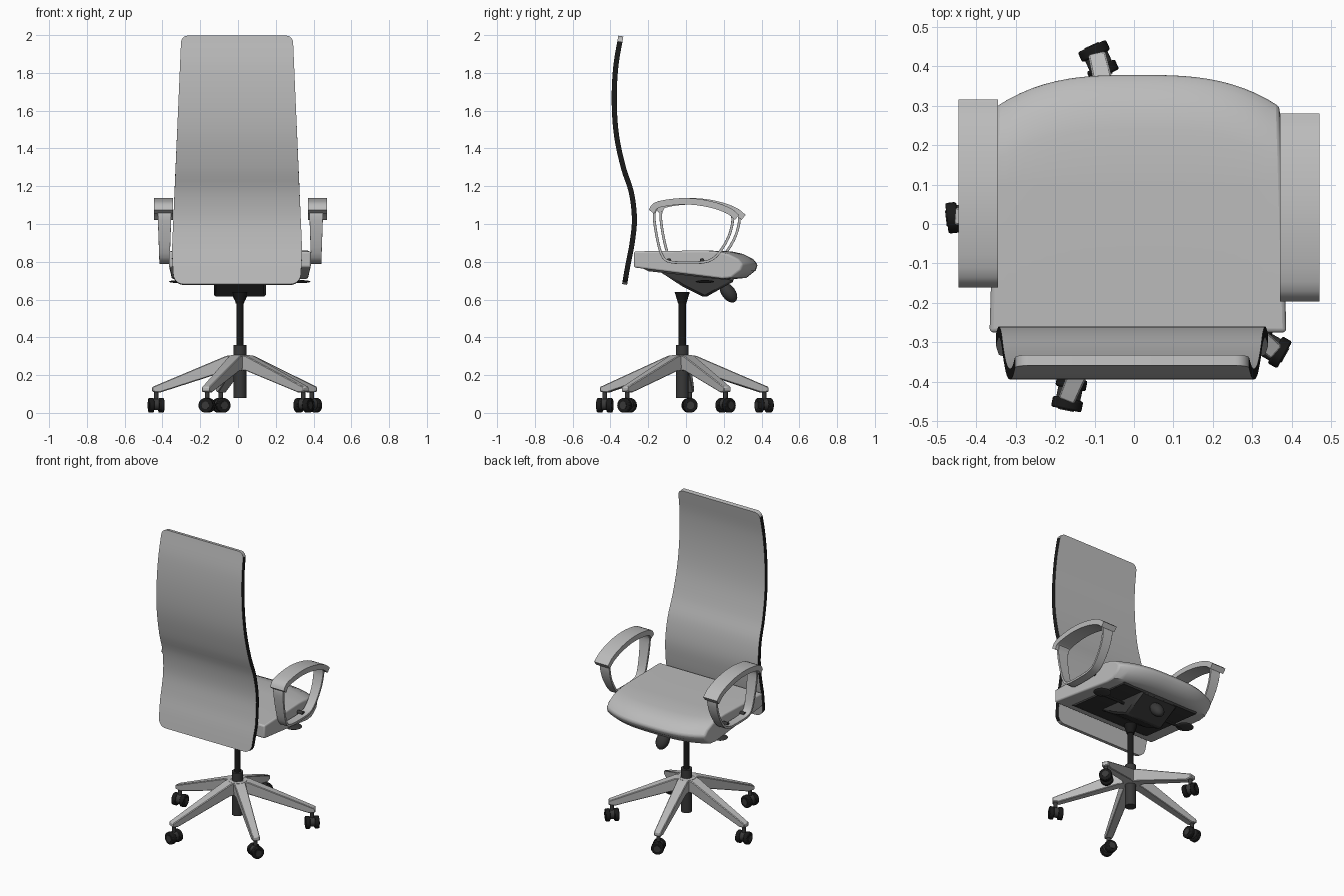
import bpy, bmesh, math
from mathutils import Vector, Matrix

cube = bpy.data.objects.get("Cube")
if cube:
    bpy.data.objects.remove(cube, do_unlink=True)

CENTRE = Vector((0.01, -0.02, 0))


def material(name, value):
    m = bpy.data.materials.new(name)
    m.use_nodes = True
    colour = (value, value, value, 1)
    m.diffuse_color = colour
    m.node_tree.nodes["Principled BSDF"].inputs["Base Color"].default_value = colour
    return m


BLACK = material("black_trim", 0.01)
DARK = material("dark_plastic", 0.04)
GREY = material("grey_fabric", 0.5)


def finish(name, bm, mat=GREY, bevel=0, segments=3, angle=35):
    bmesh.ops.recalc_face_normals(bm, faces=bm.faces)
    mesh = bpy.data.meshes.new(name)
    bm.to_mesh(mesh)
    bm.free()
    mesh.materials.append(mat)
    obj = bpy.data.objects.new(name, mesh)
    bpy.context.collection.objects.link(obj)
    bpy.ops.object.select_all(action='DESELECT')
    obj.select_set(True)
    bpy.context.view_layer.objects.active = obj
    bpy.ops.object.shade_smooth_by_angle(angle=math.radians(angle))
    if bevel:
        mod = obj.modifiers.new("Bevel", 'BEVEL')
        mod.width, mod.segments = bevel, segments
        mod.limit_method = 'ANGLE'
        mod.angle_limit = math.radians(40)
    return obj


def loft(bm, rings):
    """Skin closed rings of points and cap both ends."""
    rows = [[bm.verts.new(p) for p in ring] for ring in rings]
    n = len(rows[0])
    for a, b in zip(rows, rows[1:]):
        for i in range(n):
            bm.faces.new((a[i], a[(i + 1) % n], b[(i + 1) % n], b[i]))
    bm.faces.new(rows[0])
    bm.faces.new(rows[-1])


def spline(points, n):
    """Smooth curve through (y, z) points, sampled densely at its ends."""
    pts = [Vector(p) for p in points]
    pts = [2 * pts[0] - pts[1]] + pts + [2 * pts[-1] - pts[-2]]
    out = []
    for k in range(n + 1):
        s = (1 - math.cos(math.pi * k / n)) / 2 * (len(points) - 1)
        i = min(int(s), len(points) - 2)
        t = s - i
        a, b, c, d = pts[i:i + 4]
        out.append((2 * b + (c - a) * t + (2 * a - 5 * b + 4 * c - d) * t * t
                    + (3 * b - a - 3 * c + d) * t ** 3) / 2)
    return out


def ribbon(bm, path, x, half_width, thickness, shift=0):
    """Sweep a flat rectangular section along a (y, z) path."""
    rings = []
    for i, p in enumerate(path):
        tan = (path[min(i + 1, len(path) - 1)] - path[max(i - 1, 0)]).normalized()
        off = Vector((-tan.y, tan.x)) * thickness / 2
        w = half_width(p.y)
        rings.append([(x + sx * w, p.x + shift + so * off.x, p.y + so * off.y)
                      for sx, so in ((-1, -1), (1, -1), (1, 1), (-1, 1))])
    loft(bm, rings)


def cylinder(bm, centre, axis, radius, depth, top=None, sides=24):
    rot = Vector(axis).to_track_quat('Z', 'Y').to_matrix().to_4x4()
    bmesh.ops.create_cone(bm, cap_ends=True, segments=sides, radius1=radius,
                          radius2=radius if top is None else top, depth=depth,
                          matrix=Matrix.Translation(centre) @ rot)


def prism(bm, profile, half_x, x=0.01):
    loft(bm, [[(x + s * half_x, y, z) for y, z in profile] for s in (-1, 1)])


# Tall curved backrest with black side edges
def back_width(z):
    w = 0.345 - 0.05 * max(0, (z - 0.85) / 1.15) - 0.06 * max(0, 0.85 - z)
    for d, r in ((1.995 - z, 0.035), (z - 0.68, 0.05)):
        if d < r:
            w -= r - math.sqrt(max(0, r * r - (r - d) ** 2))
    return w


back_path = spline([(-0.325, 0.68), (-0.308, 0.78), (-0.285, 0.9), (-0.273, 1.03),
                    (-0.29, 1.17), (-0.332, 1.3), (-0.368, 1.47), (-0.38, 1.65),
                    (-0.372, 1.83), (-0.345, 1.995)], 56)
bm = bmesh.new()
ribbon(bm, back_path, -0.005, back_width, 0.027)
backrest = finish("backrest", bm)
backrest.data.materials.append(BLACK)
for poly in backrest.data.polygons:
    if abs(poly.normal.x) > 0.6 and poly.center.z < 1.97:
        poly.material_index = 1

# Seat cushion with bowed, drooping front
bm = bmesh.new()
rings = []
for k in range(-12, 13):
    t = k / 12
    f = 0.38 - 0.08 * abs(t) ** 3
    profile = [(-0.275, 0.855), (0.1, 0.86), (f - 0.14, 0.855), (f - 0.08, 0.842),
               (f - 0.025, 0.815), (f, 0.785), (f - 0.01, 0.755), (f - 0.06, 0.715),
               (f - 0.11, 0.71), (-0.275, 0.77)]
    rings.append([(0.01 + t * (0.376 - 0.03 * (y + 0.275)), y, z) for y, z in profile])
loft(bm, rings)
finish("seat_cushion", bm, bevel=0.01)

# Under-seat plate and tilt mechanism
bm = bmesh.new()
prism(bm, [(-0.24, 0.77), (0.26, 0.718), (0.25, 0.7), (-0.2, 0.75)], 0.28)
finish("seat_plate", bm, DARK)
bm = bmesh.new()
prism(bm, [(-0.15, 0.755), (-0.02, 0.67), (0.1, 0.61), (0.26, 0.7), (0.2, 0.74)], 0.138)
finish("tilt_mechanism", bm, DARK, 0.012, 1)

# Tension knob
bm = bmesh.new()
tilt = Vector((0, 0.6, -0.8)).to_track_quat('Z', 'Y').to_matrix().to_4x4()
bmesh.ops.create_uvsphere(bm, u_segments=16, v_segments=10, radius=1,
                          matrix=Matrix.Translation((0.01, 0.225, 0.637)) @ tilt
                          @ Matrix.Diagonal((0.042, 0.037, 0.06, 1)))
finish("tension_knob", bm, DARK)

# Adjustment levers with flat paddles
for side, label in ((1, "left"), (-1, "right")):
    bm = bmesh.new()
    cylinder(bm, (0.01 + side * 0.22, 0.08, 0.695), (1, 0, 0), 0.008, 0.2, sides=10)
    bmesh.ops.create_uvsphere(bm, u_segments=16, v_segments=8, radius=1,
                              matrix=Matrix.Translation((0.01 + side * 0.32, 0.1, 0.695))
                              @ Matrix.Diagonal((0.055, 0.05, 0.008, 1)))
    finish(label + "_lever", bm, DARK)

# Armrests: a strap loop beneath a curved pad
pad_path = spline([(-0.228, 1.065), (-0.2, 1.1), (-0.1, 1.118), (0, 1.118),
                   (0.1, 1.1), (0.18, 1.07), (0.225, 1.035)], 24)
strap_path = spline([(-0.2, 1.09), (-0.214, 1.04), (-0.197, 0.92), (-0.17, 0.83),
                     (-0.13, 0.8), (-0.04, 0.795), (0.06, 0.8), (0.12, 0.835),
                     (0.175, 0.92), (0.2, 1.0), (0.2, 1.06)], 40)
for side, label, shift in ((1, "left", 0.045), (-1, "right", 0.08)):
    x = 0.0125 + side * 0.4075
    bm = bmesh.new()
    ribbon(bm, pad_path, x, lambda z: 0.05, 0.034, shift)
    finish(label + "_arm_pad", bm, bevel=0.012)
    bm = bmesh.new()
    ribbon(bm, strap_path, x - side * 0.006, lambda z: 0.027 + 0.035 * (z - 0.79), 0.014, shift)
    finish(label + "_arm_strap", bm, bevel=0.003, segments=1)
    bm = bmesh.new()
    for u in (-0.135, 0.04):
        cylinder(bm, (x - side * 0.035, u + shift, 0.807), (1, 0, 0), 0.012, 0.06, sides=12)
    finish(label + "_arm_bolts", bm, DARK)

# Gas column and hub
up = (0, 0, 1)
bm = bmesh.new()
for z, radius, depth, top in ((0.49, 0.019, 0.3, 0.019), (0.61, 0.022, 0.06, 0.04)):
    cylinder(bm, CENTRE + Vector((0, 0, z)), up, radius, depth, top)
finish("gas_column", bm, BLACK)
bm = bmesh.new()
cylinder(bm, CENTRE + Vector((0, 0, 0.22)), up, 0.034, 0.28)
finish("hub_tube", bm, DARK)

# Five-star base with twin-wheel casters
bm = bmesh.new()
cylinder(bm, CENTRE + Vector((0, 0, 0.265)), up, 0.058, 0.08)
finish("base_hub", bm)
leg_profile = [(0.03, 0.307, 0.036), (0.07, 0.302, 0.034), (0.465, 0.137, 0.022),
               (0.465, 0.112, 0.022), (0.425, 0.108, 0.022), (0.07, 0.222, 0.03),
               (0.03, 0.225, 0.036)]
for i in range(5):
    turn = math.radians(103 + 72 * i)
    place = Matrix.Translation(CENTRE) @ Matrix.Rotation(turn, 4, 'Z')
    bm = bmesh.new()
    loft(bm, [[place @ Vector((r, s * w, z)) for r, z, w in leg_profile] for s in (-1, 1)])
    finish(f"base_leg_{i + 1}", bm, bevel=0.004, segments=1)

    spot = place @ Vector((0.445, 0, 0))
    axle = Vector((math.cos(turn + 0.2), math.sin(turn + 0.2), 0))
    bm = bmesh.new()
    for s in (-1, 1):
        cylinder(bm, spot + axle * s * 0.027 + Vector((0, 0, 0.04)), axle, 0.039, 0.028)
    finish(f"caster_wheels_{i + 1}", bm, BLACK, 0.005, 2)
    bm = bmesh.new()
    cylinder(bm, spot + Vector((0, 0, 0.045)), axle, 0.031, 0.03)
    cylinder(bm, spot + Vector((0, 0, 0.095)), up, 0.012, 0.06, sides=12)
    for s in (-1, 1):
        cylinder(bm, spot + axle * s * 0.0415 + Vector((0, 0, 0.04)), axle, 0.02, 0.004)
    finish(f"caster_fork_{i + 1}", bm, DARK)
